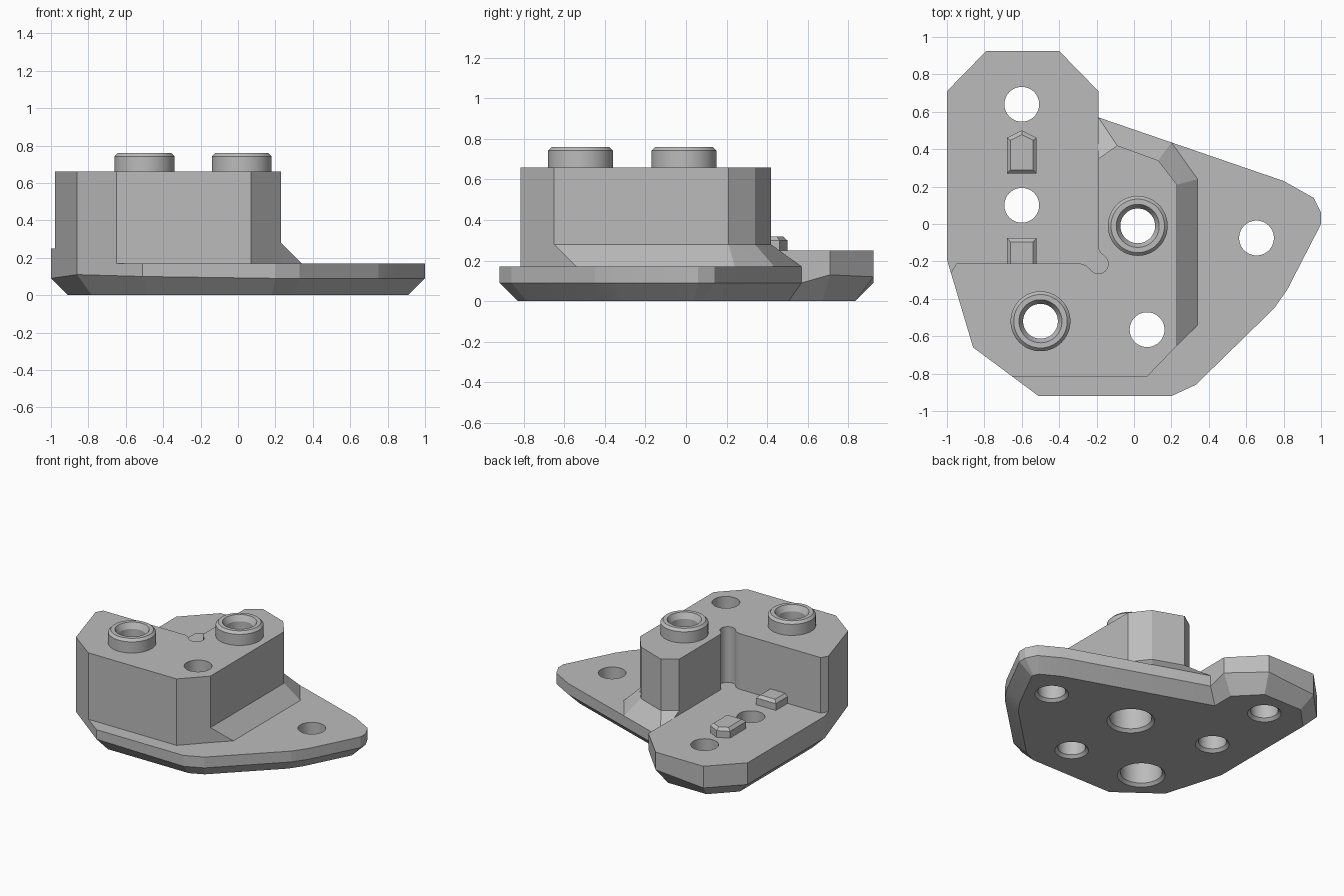
import bpy, bmesh, math
from mathutils import Vector

cube = bpy.data.objects.get("Cube")
if cube:
    bpy.data.objects.remove(cube, do_unlink=True)

grey = bpy.data.materials.new("plain grey")
grey.use_nodes = True
COLOUR = (0.5, 0.5, 0.5, 1)
grey.diffuse_color = COLOUR
grey.node_tree.nodes["Principled BSDF"].inputs["Base Color"].default_value = COLOUR

SEGS = 64


def finish(name, bm):
    bmesh.ops.recalc_face_normals(bm, faces=bm.faces)
    mesh = bpy.data.meshes.new(name)
    bm.to_mesh(mesh)
    bm.free()
    mesh.materials.append(grey)
    ob = bpy.data.objects.new(name, mesh)
    bpy.context.collection.objects.link(ob)
    return ob


def add_loft(bm, rings):
    """Skin a stack of equal-length rings and cap both ends."""
    loops = [[bm.verts.new(p) for p in ring] for ring in rings]
    n = len(loops[0])
    for a, b in zip(loops, loops[1:]):
        for i in range(n):
            j = (i + 1) % n
            bm.faces.new((a[i], a[j], b[j], b[i]))
    bm.faces.new(loops[0][::-1])
    bm.faces.new(loops[-1])


def loft(name, rings):
    bm = bmesh.new()
    add_loft(bm, rings)
    return finish(name, bm)


def flat(points, z):
    return [(x, y, z) for x, y in points]


def lathe_rings(profile, x, y):
    return [[(x + r * math.cos(math.tau * i / SEGS),
              y + r * math.sin(math.tau * i / SEGS), z)
             for i in range(SEGS)] for r, z in profile]


def inset(points, d):
    """Offset a counter-clockwise outline inwards with mitred corners."""
    out = []
    for i, p in enumerate(points):
        p, a, b = Vector(p), Vector(points[i - 1]), Vector(points[(i + 1) % len(points)])
        u, v = (p - a).normalized(), (b - p).normalized()
        n1, n2 = Vector((-u.y, u.x)), Vector((-v.y, v.x))
        out.append(tuple(p + (n1 + n2) * d / (1 + n1.dot(n2))))
    return out


def lerp(a, b, t):
    return tuple(Vector(a).lerp(Vector(b), t))


# Key corners of the footprint
left_back, left_front = (-1, -0.19), (-0.86, -0.66)
front_left = (-0.51, -0.92)
notch, back_right = (-0.19, 0.57), (0.8, 0.23)
arm_end = [(-0.19, 0.71), (-0.40, 0.925), (-0.79, 0.925), (-1, 0.71)]

# Base plate with a chamfered underside
outline = [left_front, front_left, (0.2, -0.92), (0.33, -0.86), (0.75, -0.45),
           (0.82, -0.35), (1, 0), (1, 0.06), (0.96, 0.14), back_right, notch,
           *arm_end, left_back]
raised = {left_front: 0.11, front_left: 0.10, arm_end[0]: 0.13, arm_end[1]: 0.12}
rim = [(x, y, raised.get((x, y), 0.09)) for x, y in outline]
base_plate = loft("base_plate", [flat(inset(outline, 0.09), 0), rim, flat(outline, 0.17)])

# Raised arm, running slightly under the tower
arm = [*arm_end, left_back, lerp(left_back, left_front, 0.2), (-0.13, -0.284),
       (-0.13, -0.14), (-0.19, -0.10)]
arm_plate = loft("arm_plate", [flat(arm, 0.17), flat(arm, 0.25)])

# Tower with a rounded relief in its inner corner
relief = [(-0.19 + 0.052 * math.cos(math.radians(a)), -0.213 + 0.052 * math.sin(math.radians(a)))
          for a in range(215, 406, 10)]
tower_points = [(-0.09, 0.42), (-0.19, 0.35), (-0.19, -0.135), (-0.178, -0.155),
                *relief[::-1], (-0.255, -0.222), (-0.285, -0.212), (-0.95, -0.212),
                lerp(left_back, left_front, 0.15), left_front,
                lerp(left_front, front_left, 0.6), (0.07, -0.816),
                (0.23, -0.65), (0.23, 0.21), (0.13, 0.34)]
tower = loft("tower", [flat(tower_points, 0.17), flat(tower_points, 0.66)])

# Sloping skirt around the right and back of the tower
skirt_top = [(-0.19, 0), (-0.19, 0.35), (-0.09, 0.42), (0.13, 0.34), (0.23, 0.21), (0.23, -0.65)]
skirt_foot = [(-0.19, 0), notch, lerp(notch, back_right, 0.394),
              (0.34, 0.24), (0.34, -0.54), (0.23, -0.65)]
bm = bmesh.new()
for p in flat(skirt_top, 0.28) + flat(skirt_foot, 0.17):
    bm.verts.new(p)
bmesh.ops.convex_hull(bm, input=bm.verts)
bmesh.ops.dissolve_limit(bm, angle_limit=0.01, verts=bm.verts, edges=bm.edges)
skirt = finish("tower_skirt", bm)

# Locating pegs on the arm
for name, pts in (
        ("back_peg", [(-0.68, 0.27), (-0.52, 0.27), (-0.52, 0.46), (-0.6, 0.5), (-0.68, 0.46)]),
        ("front_peg", [(-0.68, -0.25), (-0.52, -0.25), (-0.52, -0.075), (-0.68, -0.075)])):
    loft(name, [flat(pts, 0.24), flat(pts, 0.30), flat(inset(pts, 0.02), 0.32)])

# Round bosses on the tower
boss_spots = [(0.02, -0.01), (-0.5, -0.52)]
bosses = [loft(name, lathe_rings([(0.16, 0.64), (0.16, 0.742), (0.143, 0.76)], *spot))
          for name, spot in zip(("back_boss", "front_boss"), boss_spots)]

# One cutter for all bores and counterbores
bm = bmesh.new()
for spot in boss_spots:
    add_loft(bm, lathe_rings([(0.19, -0.03), (0.14, 0.02), (0.14, 0.5), (0.093, 0.5),
                              (0.093, 0.72), (0.115, 0.76), (0.137, 0.80)], *spot))
for spot in [(-0.6, 0.64), (-0.6, 0.1), (0.07, -0.565), (0.655, -0.075)]:
    add_loft(bm, lathe_rings([(0.143, -0.03), (0.093, 0.02), (0.093, 0.9)], *spot))
cutter = finish("hole_cutter", bm)
cutter.hide_render = True

for ob in (base_plate, arm_plate, tower, skirt, *bosses):
    mod = ob.modifiers.new("holes", "BOOLEAN")
    mod.operation = "DIFFERENCE"
    mod.solver = "EXACT"
    mod.object = cutter
    bpy.ops.object.select_all(action="DESELECT")
    ob.select_set(True)
    bpy.context.view_layer.objects.active = ob
    bpy.ops.object.modifier_apply(modifier=mod.name)
    bpy.ops.object.shade_smooth_by_angle(angle=math.radians(10.5))
bpy.data.objects.remove(cutter, do_unlink=True)
